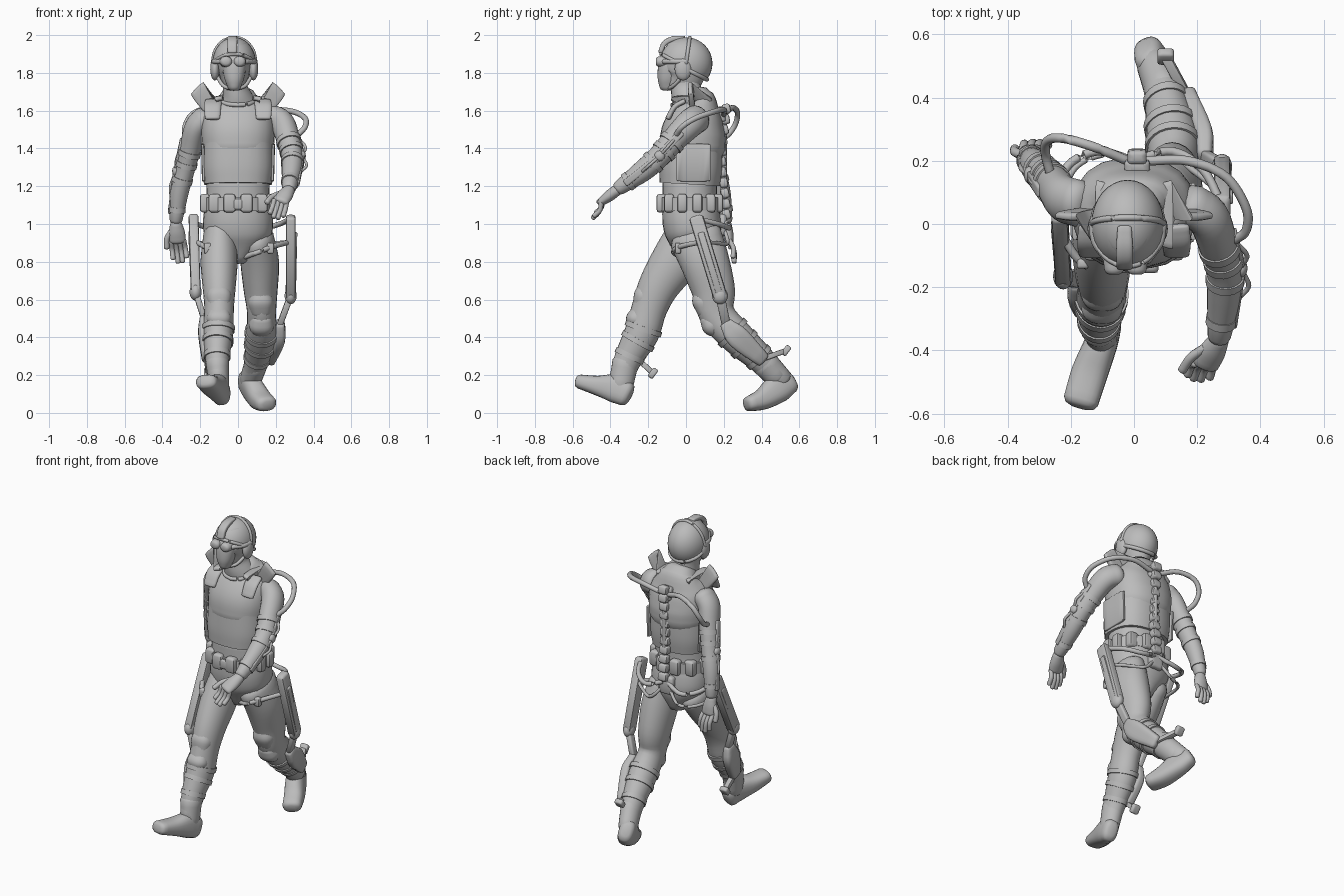
import bpy, bmesh, math
from mathutils import Vector, Matrix

if "Cube" in bpy.data.objects:
    bpy.data.objects.remove(bpy.data.objects["Cube"], do_unlink=True)

grey = bpy.data.materials.new("plain_grey")
grey.use_nodes = True
grey.diffuse_color = (.5, .5, .5, 1)
grey.node_tree.nodes["Principled BSDF"].inputs["Base Color"].default_value = (.5, .5, .5, 1)


def finish(name, bm):
    """Turn a bmesh into a smooth shaded object."""
    bmesh.ops.recalc_face_normals(bm, faces=bm.faces)
    mesh = bpy.data.meshes.new(name)
    bm.to_mesh(mesh)
    bm.free()
    mesh.materials.append(grey)
    obj = bpy.data.objects.new(name, mesh)
    bpy.context.collection.objects.link(obj)
    bpy.ops.object.select_all(action='DESELECT')
    obj.select_set(True)
    bpy.context.view_layer.objects.active = obj
    bpy.ops.object.shade_smooth_by_angle(angle=math.radians(45))


def spline(pts, steps):
    """Catmull-Rom samples through points of any dimension."""
    rows = [Vector(p) for p in pts]
    rows = [rows[0] * 2 - rows[1]] + rows + [rows[-1] * 2 - rows[-2]]
    out = []
    for a, b, c, d in zip(rows, rows[1:], rows[2:], rows[3:]):
        for k in range(steps):
            t = k / steps
            out.append((b * 2 + (c - a) * t + (a * 2 - b * 5 + c * 4 - d) * t * t
                        + (b * 3 - a - c * 3 + d) * t ** 3) / 2)
    return out + [rows[-2]]


def frame(tangent):
    """Cross-section axes, the first one as close to x as possible."""
    t = tangent.normalized()
    ref = Vector((0, 1, 0)) if abs(t.x) > .9 else Vector((1, 0, 0))
    u = (ref - t * ref.dot(t)).normalized()
    return u, t.cross(u)


def loft(name, pts, power=2.0, rounded=True, steps=4, sides=24):
    """Skin elliptical sections (x, y, z, width, depth) along a path."""
    rows = [(Vector(r[:3]), r[3], r[4]) for r in spline(pts, steps)]
    tans = [rows[min(i + 1, len(rows) - 1)][0] - rows[max(i - 1, 0)][0] for i in range(len(rows))]
    if rounded:
        for end, sign in ((0, -1), (-1, 1)):
            c, a, b = rows[end]
            t = tans[end].normalized() * sign * min(a, b)
            extra = [((c + t * .35), a * .85, b * .85), ((c + t * .55), a * .5, b * .5)]
            if end:
                rows, tans = rows + extra, tans + [tans[-1]] * 2
            else:
                rows, tans = extra[::-1] + rows, [tans[0]] * 2 + tans
    bm = bmesh.new()
    rings = []
    for (c, a, b), t in zip(rows, tans):
        u, v = frame(t)
        ring = []
        for k in range(sides):
            co, si = math.cos(math.tau * k / sides), math.sin(math.tau * k / sides)
            f = (abs(co) ** power + abs(si) ** power) ** (-1 / power)
            ring.append(bm.verts.new(c + u * a * co * f + v * b * si * f))
        rings.append(ring)
    for r, s in zip(rings, rings[1:]):
        for k in range(sides):
            bm.faces.new((r[k - 1], r[k], s[k], s[k - 1]))
    bm.faces.new(rings[0])
    bm.faces.new(rings[-1])
    finish(name, bm)


def beam(name, a, b, width, depth):
    """Boxy bar with softened corners between two points."""
    loft(name, [(*a, width, depth), (*b, width, depth)], power=6, steps=1)


def hose(name, pts, radius):
    loft(name, [(*p, radius, radius) for p in pts], steps=6, sides=10)


def ball(name, centre, scale):
    bm = bmesh.new()
    bmesh.ops.create_uvsphere(bm, u_segments=24, v_segments=14, radius=1)
    bm.transform(Matrix.Translation(centre) @ Matrix.Diagonal((*scale, 1)))
    finish(name, bm)


def bands(name, pts, places, grow=1.1, width=.014):
    """Straps wrapped round a limb at fractions of its length."""
    rows = spline(pts, 10)
    for n, f in enumerate(places):
        i = int(f * (len(rows) - 2))
        c, t = Vector(rows[i][:3]), (Vector(rows[i + 1][:3]) - Vector(rows[i][:3])).normalized()
        size = (rows[i][3] * grow, rows[i][4] * grow)
        loft(f"{name}_{n}", [(*(c - t * width), *size), (*(c + t * width), *size)], rounded=False)


def hand(name, wrist, knuckle, tip, thumb):
    """Palm, four slightly curled fingers and a thumb."""
    w, k, e = Vector(wrist), Vector(knuckle), Vector(tip)
    loft(name + "_palm", [(*w, .032, .03), (*((w + k) / 2), .043, .03), (*k, .044, .023)])
    u, v = frame(e - k)
    for i in range(4):
        side = u * (i - 1.5) * .022
        short = .8 if i in (0, 3) else 1
        end = k + (e - k) * short + side * 1.1
        mid = (k + side + end) / 2 - v * .012
        hose(f"{name}_finger_{i}", [k + side, mid, end], .0135)
    base = w.lerp(k, .4) + u * thumb * .03
    hose(name + "_thumb", [base, base + (k - w) * .4 + u * thumb * .025, base + (k - w) * .9 + u * thumb * .03], .015)


# Pelvis and torso
loft("pelvis", [(0, .05, .83, .07, .1), (0, .045, .93, .17, .145), (0, .03, 1.02, .185, .155),
                (0, .02, 1.12, .17, .145), (0, .02, 1.22, .165, .145)], power=2.3)
loft("vest_abdomen", [(0, .02, 1.21, .18, .16), (0, .025, 1.3, .19, .167), (0, .03, 1.43, .186, .164)],
     power=2.6, rounded=False)
loft("vest_chest", [(0, .035, 1.4, .19, .174), (0, .04, 1.49, .195, .17), (0, .055, 1.58, .182, .138),
                    (0, .065, 1.64, .14, .1), (0, .055, 1.67, .1, .08)], power=2.4)
loft("neck", [(0, .035, 1.61, .13, .09), (-.005, .01, 1.67, .085, .085), (-.015, 0, 1.72, .066, .08),
              (-.02, 0, 1.78, .065, .08)])
hose("collar", [(.09 * math.sin(a), .02 - .092 * math.cos(a), 1.655 - .025 * math.cos(a))
                for a in (math.tau * k / 10 for k in range(11))], .012)
for side, x in (("left", 1), ("right", -1)):
    # Strap sections run outward so that each shoulder slopes down
    loft(side + "_shoulder_strap", [(x * .085, .03, 1.667, .1, .014), (x * .13, .03, 1.655, .11, .016),
         (x * .185, .035, 1.612, .1, .014)], power=4)
    loft(side + "_chest_strap", [(x * .135, -.095, 1.56, .04, .014), (x * .135, -.06, 1.62, .045, .014),
         (x * .13, -.01, 1.65, .045, .014)], power=3)
    beam(side + "_vest_side_panel", (x * .182, .04, 1.23), (x * .187, .04, 1.42), .009, .09)

# Belt and pouches
loft("belt", [(0, .02, 1.07, .18, .16), (0, .02, 1.14, .18, .16)], power=2.3, rounded=False)
for i in range(12):
    a = math.tau * (i + .5) / 12
    x, y = .175 * math.sin(a), .02 - .155 * math.cos(a)
    beam(f"belt_pouch_{i}", (x, y, 1.075), (x, y, 1.145), .032, .026)
beam("belt_buckle", (0, -.14, 1.085), (0, -.14, 1.125), .025, .015)

# Head, mask and helmet
loft("head", [(-.02, -.06, 1.735, .05, .075), (-.02, -.025, 1.78, .075, .115),
              (-.02, -.01, 1.86, .09, .125), (-.02, -.01, 1.93, .08, .1)])
loft("face_mask", [(-.02, -.095, 1.725, .035, .045), (-.02, -.095, 1.77, .052, .055),
                   (-.02, -.09, 1.83, .062, .058), (-.02, -.085, 1.87, .06, .05)], power=2.2)
bm = bmesh.new()
bmesh.ops.create_uvsphere(bm, u_segments=32, v_segments=20, radius=1)
bm.transform(Matrix.Translation((-.02, 0, 1.85)) @ Matrix.Diagonal((.115, .14, .138, 1)))
bmesh.ops.bisect_plane(bm, geom=bm.verts[:] + bm.edges[:] + bm.faces[:], clear_inner=True,
                       plane_co=(0, 0, 1.82), plane_no=(0, .55, 1))
bmesh.ops.holes_fill(bm, edges=[e for e in bm.edges if e.is_boundary])
finish("helmet", bm)
arc = [math.radians(d) for d in range(-90, 91, 30)]
hose("helmet_rim", [(-.02 + .112 * math.sin(a), -.132 * math.cos(a), 1.83 + .07 * math.cos(a)) for a in arc], .01)
hose("helmet_back_rim", [(-.02 + .11 * math.sin(a), .11 * math.cos(a), 1.82 - .055 * math.cos(a)) for a in arc], .012)
hose("headphone_band", [(-.02 + .115 * math.sin(a), .02 * math.cos(a), 1.85 + .137 * math.cos(a)) for a in arc], .01)
loft("helmet_mount", [(-.03, -.135, 1.91, .025, .012), (-.03, -.115, 1.955, .026, .014),
                      (-.03, -.07, 1.98, .026, .014), (-.03, -.01, 1.986, .022, .01)], power=4)
for side, x in (("left", 1), ("right", -1)):
    ball(side + "_earphone", (-.02 + x * .102, -.015, 1.82), (.025, .045, .06))
    loft(side + "_goggle", [(-.027 + x * .036, -.1, 1.86, .036, .032), (-.027 + x * .036, -.145, 1.86, .031, .027)])
    hose(side + "_goggle_strap", [(-.02 + x * .06, -.115, 1.86), (-.02 + x * .1, -.06, 1.86), (-.02 + x * .11, 0, 1.86)], .014)
    hose(side + "_chin_strap", [(-.02 + x * .09, -.02, 1.78), (-.02 + x * .055, -.07, 1.73), (-.02, -.1, 1.715)], .01)

# Arms
arms = {
    "left": [(.18, .06, 1.56, .065, .075), (.235, .02, 1.53, .066, .075), (.265, -.06, 1.45, .062, .066),
             (.287, -.14, 1.36, .057, .06), (.285, -.23, 1.28, .054, .057), (.27, -.355, 1.19, .037, .038)],
    "right": [(-.175, .065, 1.56, .065, .075), (-.222, .08, 1.51, .062, .075), (-.252, .12, 1.4, .057, .064),
              (-.282, .155, 1.28, .051, .056), (-.312, .185, 1.16, .049, .052), (-.328, .21, 1.02, .034, .036)]}
for side, pts in arms.items():
    x = 1 if side == "left" else -1
    swing = .025 if side == "left" else .008
    loft(side + "_arm", pts)
    bands(side + "_arm_strap", pts, (.45, .57, .7, .94))
    shoulder, upper, elbow, fore, wrist = [Vector(p[:3]) + Vector((x * p[3] * .95, 0, 0)) for p in pts[1:]]
    beam(side + "_upper_arm_strut", shoulder.lerp(upper, .6), upper.lerp(elbow, .8), .012, .02)
    beam(side + "_forearm_strut", elbow.lerp(fore, .1), fore.lerp(wrist, .7), .012, .018)
    ball(side + "_elbow_joint", elbow, (.018, .028, .028))
    hose(side + "_arm_cable", [upper, upper.lerp(elbow, .5) + Vector((x * swing, 0, 0)), elbow,
                               elbow.lerp(fore, .6) + Vector((x * swing, 0, 0)), fore], .008)
hand("left_hand", (.27, -.365, 1.18), (.225, -.445, 1.12), (.2, -.49, 1.035), -1)
hand("right_hand", (-.328, .21, 1), (-.32, .23, .91), (-.305, .255, .8), -1)

# Legs
legs = {
    "left": [(.1, .05, .93, .09, .14), (.115, .1, .8, .102, .13), (.12, .145, .65, .09, .115),
             (.125, .165, .52, .076, .095), (.122, .27, .4, .083, .09), (.1, .395, .285, .066, .074),
             (.075, .48, .19, .055, .062)],
    "right": [(-.095, .03, .93, .09, .14), (-.1, -.06, .8, .098, .128), (-.1, -.145, .67, .088, .108),
              (-.1, -.195, .55, .078, .094), (-.105, -.235, .42, .08, .092), (-.11, -.305, .29, .064, .074),
              (-.105, -.345, .18, .052, .062)]}
for side, pts in legs.items():
    x = 1 if side == "left" else -1
    loft(side + "_leg", pts)
    bands(side + "_leg_strap", pts, (.66, .73, .84), grow=1.08)
    hip, thigh, low, knee, calf, shin, ankle = [Vector(p[:3]) for p in pts]
    # Two-piece knee pad wraps the front of the joint
    forward = Vector((0, -.05, -.02))
    loft(side + "_knee_pad_upper", [(*(low.lerp(knee, -.1) + forward), .05, .055), (*(low.lerp(knee, .3) + forward), .068, .068),
                                    (*(low.lerp(knee, .75) + forward), .056, .05)], power=2.5)
    loft(side + "_knee_pad_lower", [(*(knee + forward * .9), .056, .05), (*(knee.lerp(calf, .3) + forward), .066, .062),
                                    (*(knee.lerp(calf, .6) + forward * .9), .045, .04)], power=2.5)
    # Powered frame beside the leg
    out = Vector((.138 if x > 0 else -.108, 0, 0))
    top = hip + out * 1.3 + Vector((0, .005, .1))
    bottom = low + out * 1.15 + Vector((0, .035 if x > 0 else -.02, -.03))
    beam(side + "_thigh_frame", top, bottom, .026, .038)
    beam(side + "_thigh_piston", top.lerp(bottom, .2) + out * .15, bottom + out * .1, .014, .018)
    ball(side + "_knee_motor", bottom, (.032, .042, .045))
    rear = Vector((0, .005 if x > 0 else .03, 0))
    foot_end = shin + out * .5 + rear * 1.5
    link = knee.lerp(calf, .4) + out * .72 + rear
    beam(side + "_link_bar", bottom, link, .016, .024)
    loft(side + "_calf_frame", [(*link, .024, .035), (*(calf + out * .7 + rear), .03, .06),
                                (*foot_end, .028, .04)], power=4)
    heel = shin + (Vector((0, .135, .045)) if x > 0 else Vector((-.045, .13, -.08)))
    beam(side + "_heel_bracket", foot_end, heel, .016, .014)
    beam(side + "_heel_peg", heel - Vector((0, .012, .016)), heel + Vector((0, .012, .016)), .026, .016)
    # Hip tubes, thigh hose and clip
    hose(side + "_hip_tube", [(0, .2, 1.02), (x * .12, .23, .98), (x * .22, .17, 1), top], .014)
    hose(side + "_lower_tube", [(x * .02, .2, .98), (x * .1, .22, .9), (x * .2, .16, .9), top.lerp(bottom, .3)], .01)
    strap = thigh.lerp(hip, .55)
    hose(side + "_thigh_hose", [top.lerp(bottom, .3), strap + Vector((x * .08, -.1, .01)), strap + Vector((0, -.138, -.02)),
                                strap + Vector((-x * .07, -.1, -.045))], .014)
    pocket = strap + Vector((x * .065, -.115, 0))
    beam(side + "_thigh_clip", pocket + Vector((0, 0, -.02)), pocket + Vector((0, 0, .02)), .018, .016)

# Boots run heel to toe
loft("left_boot", [(.043, .545, .17, .046, .068), (.075, .485, .13, .054, .078), (.115, .41, .075, .058, .058),
                   (.15, .335, .048, .056, .04)], power=2.6)
loft("left_boot_cuff", [(.097, .415, .265, .062, .072), (.062, .505, .17, .054, .064)])
loft("right_boot", [(-.085, -.315, .1, .046, .066), (-.105, -.38, .13, .052, .074),
                    (-.14, -.47, .145, .058, .052), (-.168, -.56, .165, .056, .038)], power=2.6)
loft("right_boot_cuff", [(-.11, -.32, .27, .062, .07), (-.1, -.345, .14, .052, .064)])

# Spine and back hoses
for i in range(11):
    z = 1.05 + i * .056
    y = .205 + .012 * math.cos(i * .6)
    beam(f"vertebra_{i}", (.01, y, z - .014), (.01, y - .006, z + .014), .03, .022)
hose("spine_cable", [(.01, .195, 1), (.01, .2, 1.3), (.01, .2, 1.61)], .018)
beam("back_hub", (.01, .19, 1.55), (.01, .18, 1.61), .04, .022)
beam("tail_plate", (0, .19, .95), (0, .19, 1.04), .05, .025)
hose("left_back_hose", [(.04, .2, 1.58), (.17, .2, 1.605), (.29, .15, 1.595), (.355, .05, 1.56), (.355, -.02, 1.515),
                        (.32, -.05, 1.475)], .015)
hose("right_back_hose", [(-.02, .2, 1.58), (-.13, .245, 1.615), (-.23, .272, 1.59), (-.275, .262, 1.53),
                         (-.28, .22, 1.47), (-.265, .16, 1.44)], .015)
